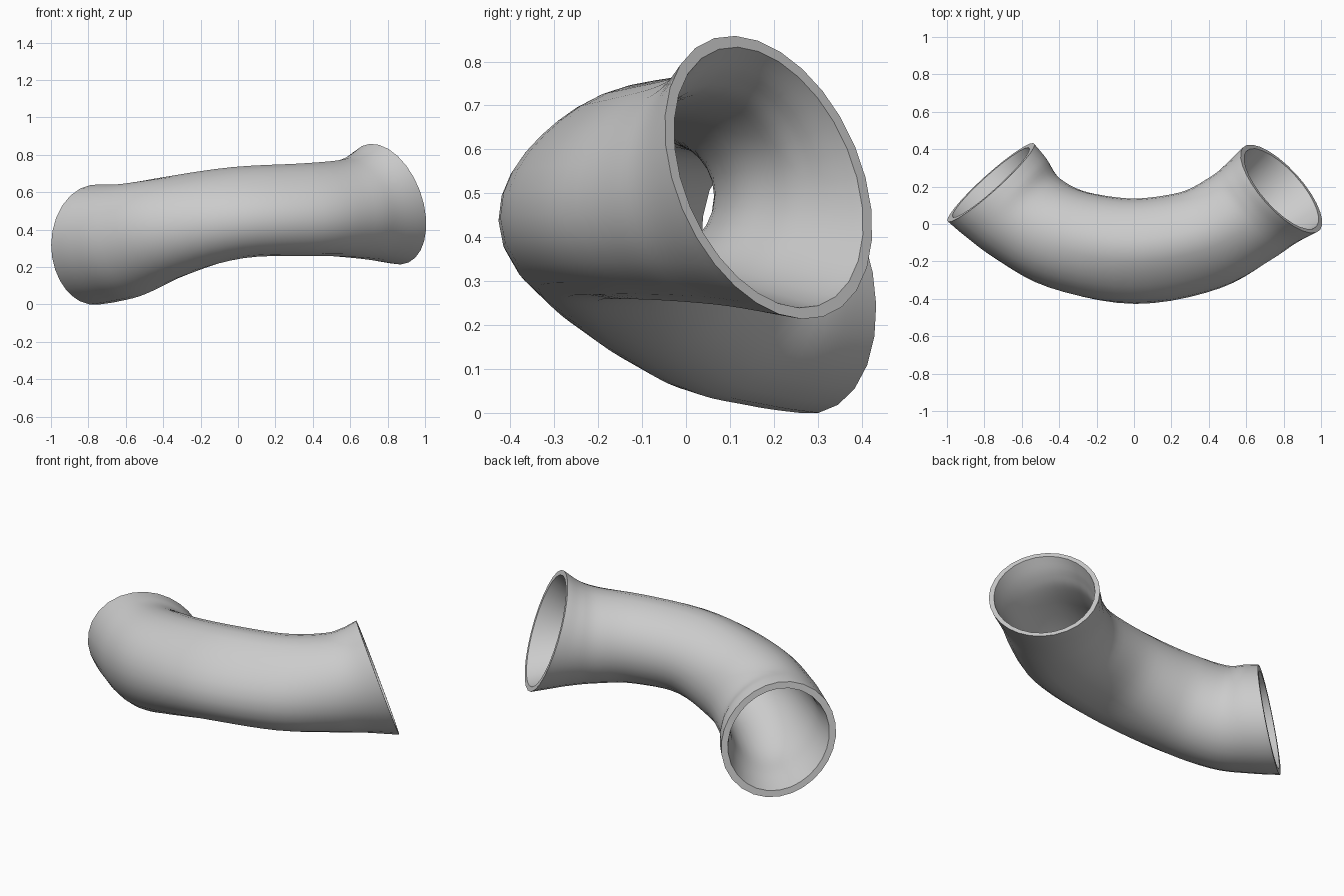
import bpy, bmesh, math
from mathutils import Vector

cube = bpy.data.objects.get("Cube")
if cube:
    bpy.data.objects.remove(cube, do_unlink=True)

SIDES, STEPS = 28, 5

# Stations along the pipe: x, y, z, yaw, pitch, half width, half height, skew, wall
STATIONS = [
    (-0.765, 0.222, 0.32, -49, -8, 0.310, 0.322, -0.06, 0.036),
    (-0.685, 0.142, 0.33, -46, 0, 0.300, 0.312, -0.06, 0.05),
    (-0.57, 0.03, 0.35, -39, 9, 0.275, 0.298, -0.05, 0.052),
    (-0.35, -0.085, 0.418, -23, 15, 0.275, 0.270, 0.02, 0.065),
    (0.00, -0.142, 0.495, 0, 7, 0.278, 0.242, 0.12, 0.072),
    (0.35, -0.085, 0.51, 23, 2, 0.275, 0.245, 0.11, 0.065),
    (0.57, 0.03, 0.513, 37, 5, 0.275, 0.262, 0.04, 0.05),
    (0.68, 0.11, 0.52, 41, 12, 0.282, 0.29, 0.0, 0.038),
    (0.788, 0.188, 0.537, 43, 19, 0.302, 0.341, -0.02, 0.027),
]


def catmull(p0, p1, p2, p3, t):
    return [0.5 * (2 * b + (c - a) * t + (2 * a - 5 * b + 4 * c - d) * t * t
                   + (3 * b - a - 3 * c + d) * t ** 3)
            for a, b, c, d in zip(p0, p1, p2, p3)]


def smooth_stations():
    ext = [[2 * a - b for a, b in zip(STATIONS[0], STATIONS[1])], *STATIONS,
           [2 * a - b for a, b in zip(STATIONS[-1], STATIONS[-2])]]
    out = [catmull(*ext[i:i + 4], s / STEPS)
           for i in range(len(STATIONS) - 1) for s in range(STEPS)]
    return out + [list(STATIONS[-1])]


def ring(station, inner):
    """Points of one cross-section, on the outer skin or on the bore."""
    x, y, z, yaw, pitch, w, h, skew, wall = station
    yaw, pitch = math.radians(yaw), math.radians(pitch)
    tangent = Vector((math.cos(yaw) * math.cos(pitch),
                      math.sin(yaw) * math.cos(pitch), math.sin(pitch)))
    side = Vector((math.sin(yaw), -math.cos(yaw), 0))   # towards the outer bend
    up = side.cross(tangent)
    cut = wall if inner else 0
    pts = []
    for i in range(SIDES):
        a = 2 * math.pi * i / SIDES
        # middle: fuller lower outer corner only; mouths: whole oval leans outwards
        r = 1 - skew * math.sin(2 * a) if math.cos(a) > 0 or skew < 0 else 1
        pts.append(Vector((x, y, z)) + side * (w - cut) * r * math.cos(a)
                   + up * (h - cut) * r * math.sin(a))
    return pts


# Closed skin: along the outside, over the rim, back along the bore
path = smooth_stations()
rings = [ring(s, False) for s in path] + [ring(s, True) for s in reversed(path)]
bm = bmesh.new()
loops = [[bm.verts.new(p) for p in r] for r in rings]
for j, a in enumerate(loops):
    b = loops[(j + 1) % len(loops)]
    for i in range(SIDES):
        k = (i + 1) % SIDES
        bm.faces.new((a[i], a[k], b[k], b[i]))
bmesh.ops.recalc_face_normals(bm, faces=bm.faces)

# Stand the pipe on the ground
low = min(v.co.z for v in bm.verts)
bmesh.ops.translate(bm, verts=bm.verts, vec=(0, 0, -low))
mesh = bpy.data.meshes.new("curved_pipe")
bm.to_mesh(mesh)
bm.free()
pipe = bpy.data.objects.new("curved_pipe", mesh)
bpy.context.collection.objects.link(pipe)

# Plain grey material
grey = bpy.data.materials.new("plain grey")
grey.use_nodes = True
grey.diffuse_color = (0.6, 0.6, 0.6, 1)
grey.node_tree.nodes["Principled BSDF"].inputs["Base Color"].default_value = (0.6, 0.6, 0.6, 1)
mesh.materials.append(grey)

# Smooth walls, sharp rims
bpy.ops.object.select_all(action='DESELECT')
pipe.select_set(True)
bpy.context.view_layer.objects.active = pipe
bpy.ops.object.shade_smooth_by_angle(angle=math.radians(40))
